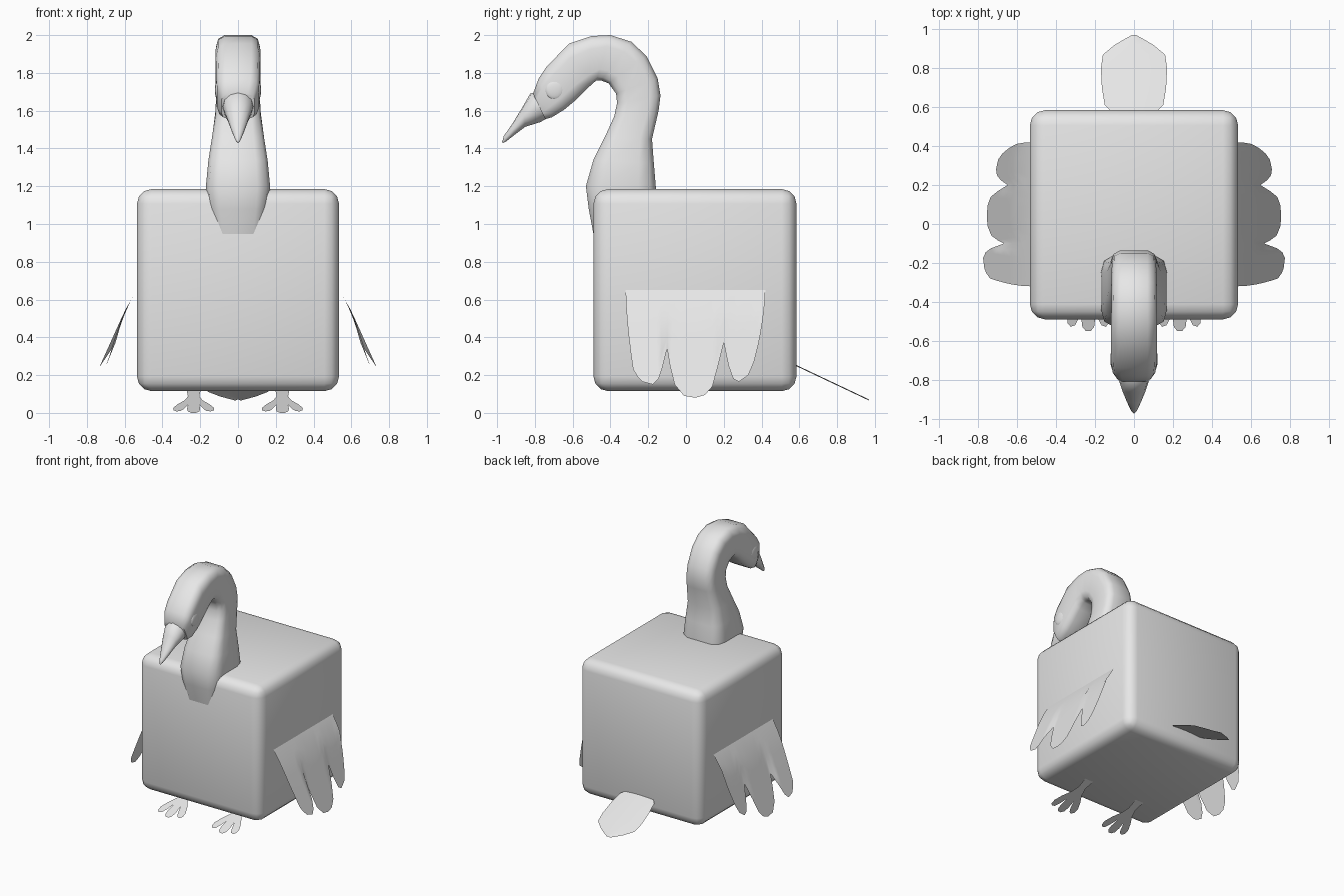
import bpy, bmesh, math

if "Cube" in bpy.data.objects:
    bpy.data.objects.remove(bpy.data.objects["Cube"])

grey = bpy.data.materials.new("soft_grey")
grey.diffuse_color = (0.8, 0.8, 0.8, 1)
grey.use_nodes = True
grey.node_tree.nodes["Principled BSDF"].inputs["Base Color"].default_value = grey.diffuse_color


def finish(name, bm, angle=40, smooth=True, solid=True):
    if solid:
        bmesh.ops.recalc_face_normals(bm, faces=bm.faces)
    mesh = bpy.data.meshes.new(name)
    bm.to_mesh(mesh)
    bm.free()
    mesh.materials.append(grey)
    ob = bpy.data.objects.new(name, mesh)
    bpy.context.collection.objects.link(ob)
    if smooth:
        bpy.ops.object.select_all(action='DESELECT')
        ob.select_set(True)
        bpy.context.view_layer.objects.active = ob
        bpy.ops.object.shade_smooth_by_angle(angle=math.radians(angle))
    return ob


def loft(name, stations, section, angle=50):
    """Skin rings; each station is (outer y, z, inner y, z, half width)."""
    bm = bmesh.new()
    rings = []
    for oy, oz, iy, iz, w in stations:
        ring = []
        for a, b in section:
            t = (1 - b) / 2
            ring.append(bm.verts.new((a * w, oy + (iy - oy) * t, oz + (iz - oz) * t)))
        rings.append(ring)
    n = len(section)
    for r, s in zip(rings, rings[1:]):
        for i in range(n):
            bm.faces.new((r[i], r[(i + 1) % n], s[(i + 1) % n], s[i]))
    bm.faces.new(rings[0])
    bm.faces.new(rings[-1])
    return finish(name, bm, angle)


# Body: bevelled cube
bm = bmesh.new()
bmesh.ops.create_cube(bm, size=1)
for v in bm.verts:
    v.co = (v.co.x * 1.07, v.co.y * 1.075 + 0.0475, v.co.z * 1.07 + 0.65)
bmesh.ops.bevel(bm, geom=bm.edges[:], offset=0.078, segments=3, profile=0.5, affect='EDGES')
finish("body", bm, 40)

# Neck and head: rounded-rectangle section swept along the S curve
boxy = [(1, .5), (.9, .84), (.6, 1), (-.6, 1), (-.9, .84), (-1, .5),
        (-1, -.5), (-.9, -.84), (-.6, -1), (.6, -1), (.9, -.84), (1, -.5)]
neck = [(-.18, 1.0, -.485, .92, .13), (-.16, 1.1, -.515, 1.08, .16),
        (-.16, 1.2, -.53, 1.2, .17), (-.17, 1.32, -.49, 1.34, .157),
        (-.18, 1.45, -.43, 1.46, .138), (-.145, 1.6, -.38, 1.57, .12),
        (-.135, 1.68, -.365, 1.64, .116), (-.15, 1.77, -.37, 1.69, .114),
        (-.21, 1.89, -.41, 1.745, .115), (-.29, 1.965, -.45, 1.76, .115),
        (-.40, 2.0, -.475, 1.76, .116), (-.50, 1.995, -.52, 1.72, .118),
        (-.62, 1.955, -.585, 1.655, .118), (-.74, 1.83, -.645, 1.605, .116),
        (-.78, 1.77, -.71, 1.565, .11), (-.81, 1.69, -.745, 1.555, .088)]
loft("neck_and_head", neck, boxy)

# Beak: tapering round section
oval = [(math.cos(k * math.pi / 6), math.sin(k * math.pi / 6)) for k in range(12)]
beak = [(-.79, 1.70, -.735, 1.56, .082), (-.825, 1.69, -.77, 1.54, .08),
        (-.865, 1.62, -.85, 1.515, .06), (-.92, 1.53, -.91, 1.47, .036),
        (-.965, 1.465, -.955, 1.435, .015), (-.973, 1.435, -.97, 1.428, .004)]
loft("beak", beak, oval)

# Wing sheets: columns run down from the shoulder line to the feather tips
tips = [(-.28, .23), (-.255, .19), (-.23, .165), (-.175, .15), (-.145, .18), (-.125, .24),
        (-.1, .34), (-.085, .25), (-.06, .15), (-.01, .09), (.05, .08), (.1, .095),
        (.14, .14), (.17, .25), (.2, .37), (.225, .25), (.25, .18), (.28, .165),
        (.33, .20), (.36, .27), (.385, .37)]


def splay(y):
    if y < -.1:
        return .45
    return .34 if y < .2 else .29


for side, label in ((1, "right"), (-1, "left")):
    bm = bmesh.new()
    cols = []
    for i, (ty, tz) in enumerate(tips):
        top_y = -.32 + .74 * i / (len(tips) - 1)
        col = []
        for f in (0, .2, .4, .6, .8, 1):
            z = .65 + (tz - .65) * f
            y = top_y + (ty - top_y) * (f ** 1.6)
            s = .65 - z
            x = .535 + .59 * min(s, .11) + splay(ty) * max(s - .11, 0)
            col.append(bm.verts.new((side * x, y, z)))
        cols.append(col)
    for c, d in zip(cols, cols[1:]):
        for j in range(5):
            q = (c[j], d[j], d[j + 1], c[j + 1])
            bm.faces.new(q[::-1] if side > 0 else q)
    finish("wing_" + label, bm, 60, solid=False)

# Tail: sloping paddle-shaped sheet
bm = bmesh.new()
rows = []
for y, w in ((.54, .11), (.585, .125), (.61, .15), (.70, .165), (.80, .17),
             (.87, .16), (.92, .10), (.955, .04), (.97, .012)):
    z = .247 - .473 * (y - .585)
    rows.append([bm.verts.new((w * u, y, z + .006 * (1 - u * u))) for u in (-1, -.5, 0, .5, 1)])
for r, s in zip(rows, rows[1:]):
    for i in range(4):
        bm.faces.new((r[i], r[i + 1], s[i + 1], s[i]))
finish("tail", bm, 60, solid=False)

# Feet: flat three-toed sheets sloping down to the ground
half = [(.036, -.22), (.03, -.30), (.048, -.36), (.085, -.42), (.108, -.475), (.107, -.51),
        (.09, -.528), (.068, -.52), (.052, -.49), (.03, -.425), (.035, -.49), (.03, -.53),
        (.012, -.55)]
outline = half + [(-x, y) for x, y in reversed(half)]
for side, label in ((1, "right"), (-1, "left")):
    bm = bmesh.new()
    f = bm.faces.new([bm.verts.new((side * .235 + x, y, .115 + .348 * (y + .22)))
                      for x, y in outline])
    f.normal_update()
    if f.normal.z < 0:
        f.normal_flip()
    bmesh.ops.triangulate(bm, faces=[f])
    finish("foot_" + label, bm, smooth=False, solid=False)

# Eyes: shallow domes on the sides of the head
for side, label in ((1, "right"), (-1, "left")):
    bm = bmesh.new()
    bmesh.ops.create_uvsphere(bm, u_segments=16, v_segments=10, radius=.05)
    for v in bm.verts:
        v.co = (v.co.x * .24 + side * .11, v.co.y - .695, v.co.z + 1.71)
    finish("eye_" + label, bm, 60)
